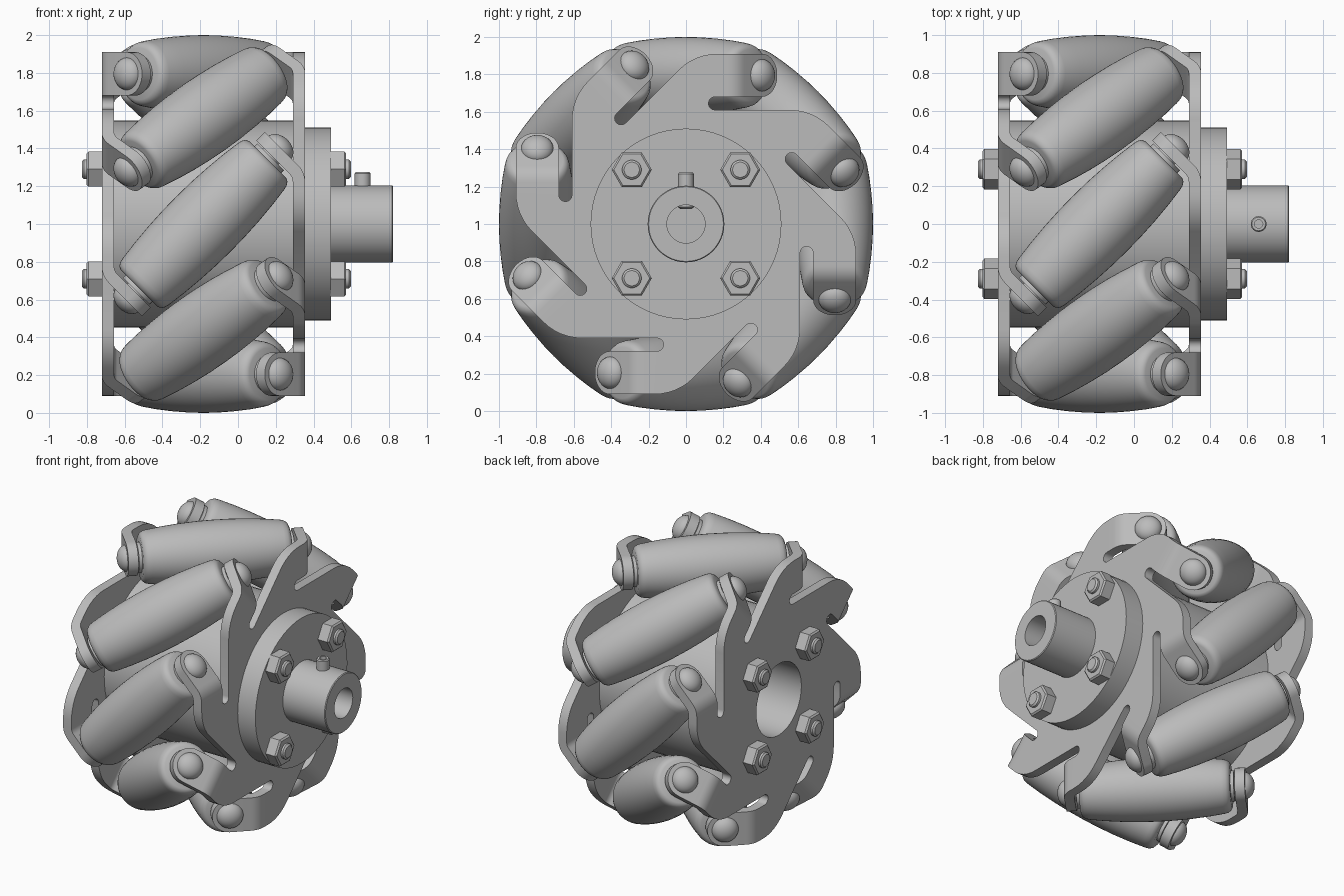
import bpy, bmesh, math
from mathutils import Matrix, Vector

if "Cube" in bpy.data.objects:
    bpy.data.objects.remove(bpy.data.objects["Cube"])

metal = bpy.data.materials.new("grey metal")
metal.use_nodes = True
GREY = (0.5, 0.5, 0.5, 1)
metal.diffuse_color = GREY
metal.node_tree.nodes["Principled BSDF"].inputs["Base Color"].default_value = GREY

MID = -0.183          # middle of the wheel along its axle
ROLLER_R = 0.795      # distance of roller axes from the axle
parts = []


def add(name, mesh, matrix):
    ob = bpy.data.objects.new(name, mesh)
    ob.matrix_world = matrix
    bpy.context.collection.objects.link(ob)
    parts.append(ob)
    return ob


def finish(bm, name):
    bmesh.ops.remove_doubles(bm, verts=bm.verts, dist=1e-5)
    bmesh.ops.recalc_face_normals(bm, faces=bm.faces)
    mesh = bpy.data.meshes.new(name)
    bm.to_mesh(mesh)
    bm.free()
    mesh.materials.append(metal)
    return mesh


def lathe(name, profile, n=48, closed=False):
    """Turn (x, radius) points around the x axis."""
    bm = bmesh.new()
    rings = []
    for x, r in profile:
        ring = []
        for i in range(n):
            a = 2 * math.pi * i / n
            ring.append(bm.verts.new((x, r * math.cos(a), r * math.sin(a))))
        rings.append(ring)
    pairs = list(zip(rings, rings[1:]))
    if closed:
        pairs.append((rings[-1], rings[0]))
    for a, b in pairs:
        for i in range(n):
            j = (i + 1) % n
            bm.faces.new((a[i], a[j], b[j], b[i]))
    bmesh.ops.dissolve_degenerate(bm, dist=1e-6, edges=bm.edges)
    return finish(bm, name)


# ---- bent side plate with eight roller tabs ----
XO, XI = 0.538, 0.473            # outer and inner faces, from the wheel middle
TOP, LOW, SLOT = 0.91, 0.68, 0.61  # tab edges and slot floor
BEND, RI, RO = 0.223, 0.06, 0.125  # start of the fold and its radii
HOLE = 0.25


def turn(y, z, k):
    a = k * math.pi / 4
    return y * math.cos(a) - z * math.sin(a), y * math.sin(a) + z * math.cos(a)


def sector_outline():
    # rounded shoulder, tab root, then the slot's round end
    pts = []
    r, corner = 0.29, (SLOT * math.sqrt(2) - TOP) * -1
    cy = corner + r * math.tan(math.pi / 8)
    for i in range(7):
        a = math.radians(135 - 45 * i / 6)
        pts.append((cy + r * math.cos(a), TOP - r + r * math.sin(a)))
    pts += [(BEND, TOP), (BEND, LOW)]
    sr = (LOW - SLOT) / 2
    for i in range(9):
        a = math.radians(90 + 180 * i / 8)
        pts.append((0.155 + sr * math.cos(a), SLOT + sr + sr * math.sin(a)))
    return pts


def tab_sections():
    # (outer x, outer y, inner x, inner y, half width) along the folded tab
    out = []
    cx = XI - RI
    for i in range(7):
        a = math.radians(45 * i / 6)
        c, s = math.cos(a), math.sin(a)
        out.append((cx + RO * c, BEND + RO * s, cx + RI * c, BEND + RI * s, 0.115))
    ox, oy, ix, iy, w = out[-1]
    for i in range(9):
        p = math.radians(84 * i / 8)
        d = (0.135 + w * math.sin(p)) * math.sqrt(0.5)
        out.append((ox - d, oy + d, ix - d, iy + d, w * math.cos(p)))
    return out


def make_plate():
    bm = bmesh.new()
    outline, roots = [], set()
    for k in range(0, -8, -1):
        for i, (y, z) in enumerate(sector_outline()):
            if i == 7:
                roots.add(len(outline))
            outline.append(turn(y, z, k))
    hole = [(HOLE * math.cos(i * math.pi / 24), HOLE * math.sin(i * math.pi / 24))
            for i in range(48)]
    loops = []
    for x in (XO, XI):
        edges = []
        for pts in (outline, hole):
            vs = [bm.verts.new((x, y, z)) for y, z in pts]
            loops.append(vs)
            edges += [bm.edges.new((vs[i], vs[(i + 1) % len(vs)])) for i in range(len(vs))]
        bmesh.ops.triangle_fill(bm, edges=edges, use_beauty=True, normal=Vector((1, 0, 0)))
    for a, b, skip in ((loops[0], loops[2], roots), (loops[1], loops[3], ())):
        for i in range(len(a)):
            if i not in skip:
                j = (i + 1) % len(a)
                bm.faces.new((a[i], a[j], b[j], b[i]))
    zc = (TOP + LOW) / 2
    for k in range(8):
        rings = []
        for ox, oy, ix, iy, w in tab_sections():
            ring = []
            for x, y, z in ((ox, oy, zc + w), (ox, oy, zc - w), (ix, iy, zc - w), (ix, iy, zc + w)):
                ring.append(bm.verts.new((x, *turn(y, z, k))))
            rings.append(ring)
        for a, b in zip(rings, rings[1:]):
            for i in range(4):
                j = (i + 1) % 4
                bm.faces.new((a[i], a[j], b[j], b[i]))
        bm.faces.new(rings[-1])
    bmesh.ops.remove_doubles(bm, verts=bm.verts, dist=1e-4)
    return finish(bm, "side_plate")


plate = make_plate()
centre = Matrix.Translation((MID, 0, 1))
add("right_plate", plate, centre)
add("left_plate", plate, centre @ Matrix.Rotation(math.pi, 4, 'Z'))

# ---- rollers, washers and domed pins ----
half = [(0.0, 0.205), (0.11, 0.203), (0.22, 0.197), (0.33, 0.187), (0.43, 0.174),
        (0.455, 0.168), (0.473, 0.156), (0.482, 0.138), (0.482, 0.0)]
roller = lathe("roller", [(-x, r) for x, r in half[:0:-1]] + half, 48)
DOME = [(0.565 + 0.065 * math.sin(a), 0.087 * math.cos(a))
        for a in [math.pi / 2 * i / 8 for i in range(9)]]
pin = lathe("roller_pin", [(0.45, 0), (0.45, 0.055), (0.482, 0.055), (0.482, 0.1), (0.503, 0.1),
                           (0.503, 0.06), (0.565, 0.06)] + DOME, 32)
for k in range(8):
    m = (centre @ Matrix.Rotation(k * math.pi / 4, 4, 'X')
         @ Matrix.Translation((0, 0, ROLLER_R)) @ Matrix.Rotation(math.pi / 4, 4, 'Z'))
    add("roller", roller, m)
    add("right_roller_pin", pin, m)
    add("left_roller_pin", pin, m @ Matrix.Rotation(math.pi, 4, 'Z'))

# ---- hub drum, flange and axle sleeve ----
axle = Matrix.Translation((0, 0, 1))
add("hub_drum", lathe("hub_drum", [(-0.656, 0.547), (0.291, 0.547), (0.291, HOLE), (-0.656, HOLE)],
                      64, True), axle)
add("flange", lathe("flange", [(0.355, 0), (0.355, 0.51), (0.492, 0.51), (0.492, 0)], 64), axle)
add("axle_sleeve", lathe("axle_sleeve", [(0.49, 0.205), (0.815, 0.205), (0.82, 0.2), (0.82, 0.102),
                                         (0.494, 0.102), (0.494, 0)], 48), axle)

# ---- set screw with a socket ----
add("set_screw", lathe("set_screw", [(0.08, 0), (0.08, 0.03), (0.09, 0.042), (0.268, 0.042),
                                     (0.275, 0.036), (0.275, 0.022), (0.24, 0.022), (0.24, 0)], 24),
    Matrix.Translation((0.66, 0, 1)) @ Matrix.Rotation(-math.pi / 2, 4, 'Y'))

# ---- clamping bolts with hex nuts on both sides ----
nut = lathe("nut", [(0, 0), (0, 0.107), (0.072, 0.107), (0.082, 0.096), (0.082, 0)], 6)
stud = lathe("stud", [(0.05, 0), (0.05, 0.052), (0.096, 0.052), (0.106, 0.041), (0.106, 0)], 24)
for y in (-0.29, 0.29):
    for z in (0.71, 1.29):
        for side, x, a in (("right", 0.491, 0), ("left", -0.72, math.pi)):
            m = Matrix.Translation((x, y, z)) @ Matrix.Rotation(a, 4, 'Z')
            add(side + "_nut", nut, m)
            add(side + "_stud", stud, m)

# ---- smooth shading with sharp edges kept ----
bpy.ops.object.select_all(action='DESELECT')
for ob in parts:
    ob.select_set(True)
bpy.context.view_layer.objects.active = parts[0]
bpy.ops.object.shade_smooth_by_angle(angle=math.radians(32))
